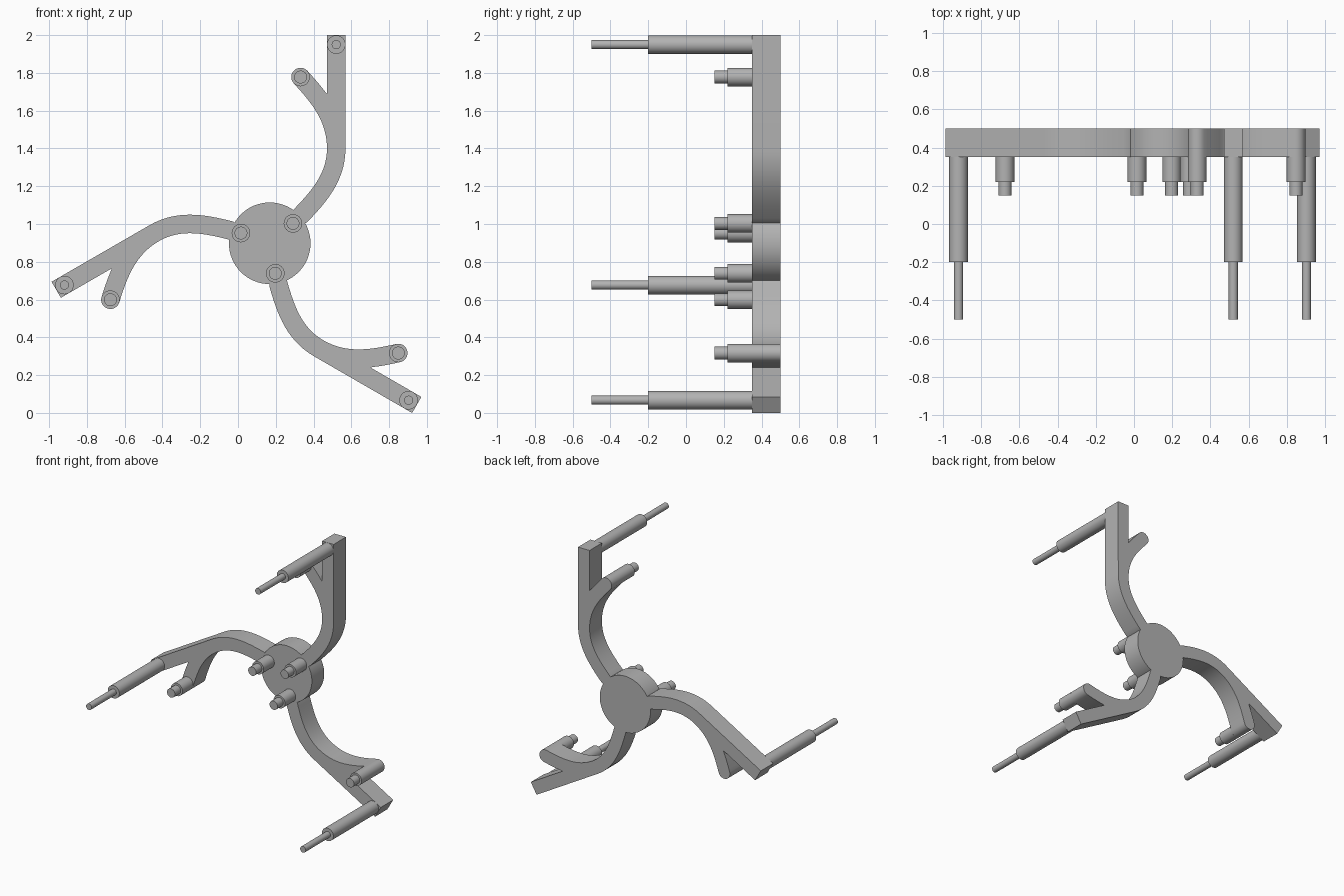
import bpy, bmesh, math
from mathutils import Vector, Matrix
from mathutils.geometry import interpolate_bezier

cube = bpy.data.objects.get("Cube")
if cube:
    bpy.data.objects.remove(cube, do_unlink=True)

grey = bpy.data.materials.new("plain grey")
grey.use_nodes = True
GREY = (0.45, 0.45, 0.45, 1)
grey.diffuse_color = GREY
grey.node_tree.nodes["Principled BSDF"].inputs["Base Color"].default_value = GREY

HUB = Vector((0.168, 0.898))   # hub centre in x, z
HUB_R = 0.216
HALF = 0.049                   # half the arm width
FRONT, BACK = 0.35, 0.5        # plate depth in y


def finish(name, bm):
    bmesh.ops.recalc_face_normals(bm, faces=bm.faces)
    mesh = bpy.data.meshes.new(name)
    bm.to_mesh(mesh)
    bm.free()
    mesh.materials.append(grey)
    obj = bpy.data.objects.new(name, mesh)
    bpy.context.collection.objects.link(obj)
    bpy.ops.object.select_all(action='DESELECT')
    obj.select_set(True)
    bpy.context.view_layer.objects.active = obj
    bpy.ops.object.shade_smooth_by_angle(angle=math.radians(30))
    return obj


def spin(point, turn):
    """Turn an x, z point about the hub by thirds of a circle."""
    return Matrix.Rotation(turn * math.tau / 3, 2) @ (Vector(point) - HUB) + HUB


def prism(name, outline, y0, y1):
    bm = bmesh.new()
    face = bm.faces.new([bm.verts.new((p.x, y0, p.y)) for p in outline])
    ext = bmesh.ops.extrude_face_region(bm, geom=[face], use_keep_orig=True)
    verts = [v for v in ext["geom"] if isinstance(v, bmesh.types.BMVert)]
    bmesh.ops.translate(bm, verts=verts, vec=(0, y1 - y0, 0))
    return finish(name, bm)


def disc(centre, radius, sides=40):
    return [centre + radius * Vector((math.cos(a), math.sin(a)))
            for a in (math.tau * i / sides for i in range(sides))]


def stepped_peg(name, centre, steps):
    """Lathe of (radius, y) steps about an axis along y."""
    bm = bmesh.new()
    rings = [[bm.verts.new((p.x, y, p.y)) for p in disc(centre, r, 32)]
             for r, y in steps]
    for a, b in zip(rings, rings[1:]):
        for i in range(len(a)):
            j = (i + 1) % len(a)
            bm.faces.new((a[i], a[j], b[j], b[i]))
    bm.faces.new(rings[0])
    bm.faces.new(rings[-1])
    return finish(name, bm)


def edges(points):
    """Left and right offsets of a centre line."""
    left, right = [], []
    for i, p in enumerate(points):
        d = (points[min(i + 1, len(points) - 1)] - points[max(i - 1, 0)]).normalized()
        n = Vector((-d.y, d.x)) * HALF
        left.append(p + n)
        right.append(p - n)
    return left, right


def bezier(*pts):
    return [p.xy for p in interpolate_bezier(*[Vector((x, z, 0)) for x, z in pts], 18)]


# Centre lines of the upright arm: hub to bend, then bend to branch end
X = 0.52
HUB_PEG, BRANCH_PEG, END_PEG = (0.291, 1.003), (0.331, 1.778), (X, 1.95)
lower = bezier(HUB_PEG, (0.405, 1.12), (X, 1.23), (X, 1.4))
upper = bezier((X, 1.4), (X, 1.57), (0.42, 1.68), BRANCH_PEG)
low_left, low_right = edges(lower)
up_left, up_right = edges(upper)

# Outline: outer edge, square end, crotch, branch with round end, inner edge
low_right = [p for p in low_right if (p - HUB).length > HUB_R - 0.006]
low_left = [p for p in low_left if (p - HUB).length > HUB_R - 0.006]
# Bring the hub end of each edge onto the rim
for side in (low_left, low_right):
    side.insert(0, HUB + (side[0] - HUB).normalized() * (HUB_R - 0.01))
branch_outer = [p for p in up_right if p.x < X - HALF and p.y > 1.6]
crotch = Vector((X - HALF, 1.69))
start = up_right[-1] - Vector(BRANCH_PEG)
cap = [Vector(BRANCH_PEG) + Matrix.Rotation(math.pi * i / 12, 2) @ start
       for i in range(1, 12)]
outline = (low_right + [Vector((X + HALF, 2)), Vector((X - HALF, 2)), crotch]
           + branch_outer + cap + up_left[::-1] + low_left[-2::-1])

# Hub
prism("hub", disc(HUB, HUB_R, 64), FRONT, BACK)

# Three arms with their pegs
long_steps = [(HALF, FRONT), (HALF, -0.2), (0.024, -0.2), (0.024, -0.5)]
short_steps = [(HALF, FRONT), (HALF, 0.22), (0.034, 0.22), (0.034, 0.15)]
for turn, label in enumerate(("upper", "right", "left")):
    prism(label + "_arm", [spin(p, turn) for p in outline], FRONT, BACK)
    stepped_peg(label + "_long_peg", spin(END_PEG, turn), long_steps)
    stepped_peg(label + "_branch_peg", spin(BRANCH_PEG, turn), short_steps)
    stepped_peg(label + "_hub_peg", spin(HUB_PEG, turn), short_steps)
